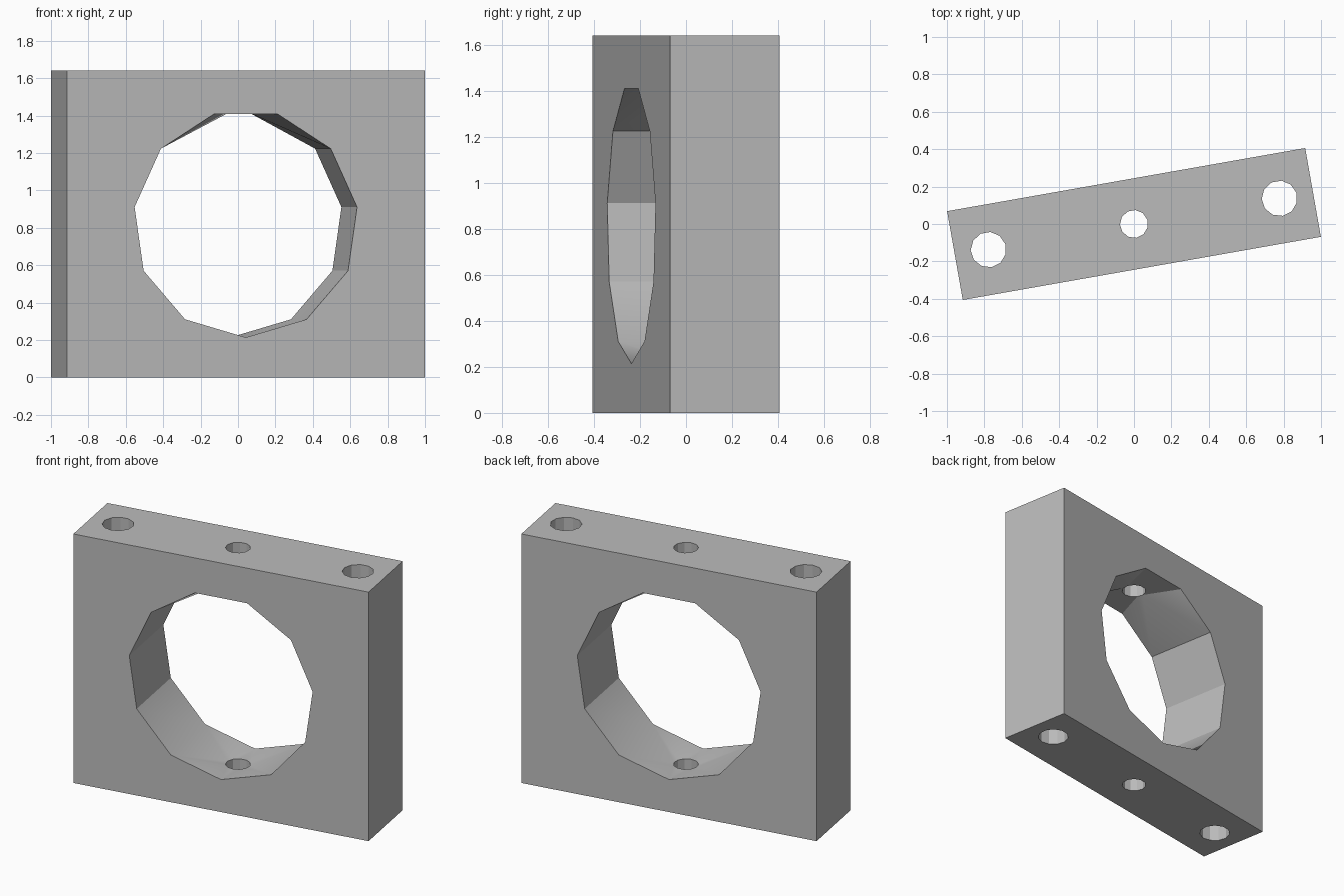
import bpy, bmesh
from math import sin, cos, pi, radians
from mathutils import Matrix

LENGTH, DEPTH, HEIGHT = 1.944, 0.482, 1.64
SIDES = 11
BORE_R, BORE_Z = 0.61, 0.824
SIDE_R, MID_R, SIDE_X = 0.095, 0.075, 0.79
TILT = radians(10)

if "Cube" in bpy.data.objects:
    bpy.data.objects.remove(bpy.data.objects["Cube"], do_unlink=True)

bm = bmesh.new()


def edge(a, b):
    return bm.edges.get((a, b)) or bm.edges.new((a, b))


def loop(verts):
    return [edge(v, verts[(i + 1) % len(verts)]) for i, v in enumerate(verts)]


def fill(normal, *loops):
    """Fill an outline, leaving the inner loops open."""
    edges = [e for l in loops for e in loop(l)]
    bmesh.ops.triangle_fill(bm, use_beauty=True, edges=edges, normal=normal)


def ring(x, z, r):
    angles = [2 * pi * i / SIDES - pi / 2 for i in range(SIDES)]
    return [bm.verts.new((x + r * cos(a), r * sin(a), z)) for a in angles]


def bore(y):
    angles = [2 * pi * i / SIDES - pi / 2 for i in range(SIDES)]
    return [bm.verts.new((BORE_R * cos(a), y, BORE_Z + BORE_R * sin(a))) for a in angles]


def walls(a, b, indices):
    for i in indices:
        j = (i + 1) % len(a)
        bm.faces.new((a[i], a[j], b[j], b[i]))


# Block corners and hole rims
hx, hy = LENGTH / 2, DEPTH / 2
plan = [(-hx, -hy), (hx, -hy), (hx, hy), (-hx, hy)]
low = [bm.verts.new((x, y, 0)) for x, y in plan]
high = [bm.verts.new((x, y, HEIGHT)) for x, y in plan]
holes = [(-SIDE_X, SIDE_R), (0, MID_R), (SIDE_X, SIDE_R)]
low_rims = [ring(x, 0, r) for x, r in holes]
high_rims = [ring(x, HEIGHT, r) for x, r in holes]
front, back = bore(-hy), bore(hy)

# Outer faces
fill((0, 0, -1), low, *low_rims)
fill((0, 0, 1), high, *high_rims)
fill((0, -1, 0), [low[0], low[1], high[1], high[0]], front)
fill((0, 1, 0), [low[2], low[3], high[3], high[2]], back)
walls(low, high, (1, 3))

# Screw holes through the full height at both ends
for k in (0, 2):
    walls(low_rims[k], high_rims[k], range(SIDES))

# Middle hole, open into the large bore
bore_low = ring(0, BORE_Z - BORE_R, MID_R)
bore_high = ring(0, BORE_Z + BORE_R * cos(pi / SIDES), MID_R)
walls(low_rims[1], bore_low, range(SIDES))
walls(high_rims[1], bore_high, range(SIDES))

# Bore walls: plain facets at the sides, panels drawn to the rims above and below
walls(front, back, (1, 2, 3, 7, 8, 9))
for picks, rim in (((10, 0, 1), bore_low), ((4, 5, 6, 7), bore_high)):
    outline = [front[i] for i in picks] + [back[i] for i in reversed(picks)]
    fill((0, 0, 1), outline, rim)

bmesh.ops.recalc_face_normals(bm, faces=bm.faces[:])
bm.transform(Matrix.Rotation(TILT, 4, "Z"))

mesh = bpy.data.meshes.new("bracket_block")
bm.to_mesh(mesh)
bm.free()
block = bpy.data.objects.new("bracket_block", mesh)
bpy.context.scene.collection.objects.link(block)

# Grey material
grey = bpy.data.materials.new("light_grey")
colour = (0.5, 0.5, 0.5, 1)
grey.use_nodes = True
grey.diffuse_color = colour
grey.node_tree.nodes["Principled BSDF"].inputs["Base Color"].default_value = colour
mesh.materials.append(grey)

bpy.ops.object.select_all(action="DESELECT")
block.select_set(True)
bpy.context.view_layer.objects.active = block
bpy.ops.object.shade_smooth_by_angle(angle=radians(30))
